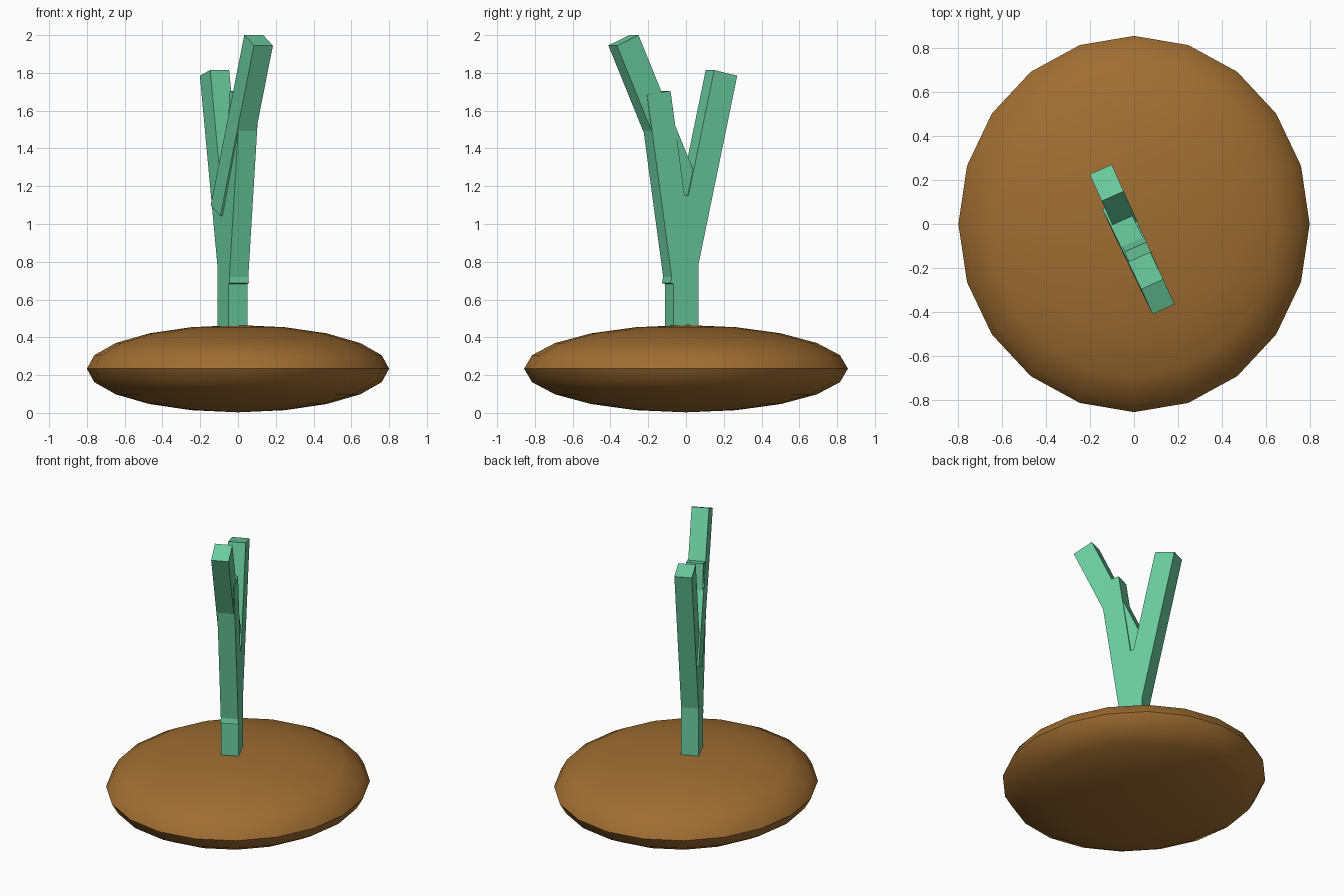
import bpy, bmesh, math
from mathutils import Vector, Matrix

if "Cube" in bpy.data.objects:
    bpy.data.objects.remove(bpy.data.objects["Cube"])


def material(name, color):
    m = bpy.data.materials.new(name)
    m.diffuse_color = (*color, 1)
    m.use_nodes = True
    m.node_tree.nodes["Principled BSDF"].inputs["Base Color"].default_value = m.diffuse_color
    return m


green = material("plant green", (0.15, 0.62, 0.36))
brown = material("soil brown", (0.35, 0.155, 0.032))

# Soil mound: flattened sphere with a crisp rim
bpy.ops.mesh.primitive_uv_sphere_add(segments=20, ring_count=10, radius=1, location=(0, 0, 0.234))
mound = bpy.context.object
mound.name = "soil_mound"
mound.scale = (0.8, 0.857, 0.231)
bpy.ops.object.transform_apply(location=False, rotation=False, scale=True)
bpy.ops.object.shade_smooth_by_angle(angle=math.radians(40))
mound.data.materials.append(brown)

# Every shoot is a square-ended beam in one vertical plane, turned about z
PLANE = Matrix.Translation((-0.03, -0.022, 0)) @ Matrix.Rotation(math.radians(24.2), 4, 'Z')


def beam(name, start, end, width=0.11, depth=0.137):
    a, b = Vector(start), Vector(end)
    axis = (b - a).normalized()
    side = Vector((1, 0, 0))
    side = (side - axis * side.dot(axis)).normalized()
    front = axis.cross(side)
    frame = Matrix((side * width, front * depth, b - a)).transposed().to_4x4()
    bm = bmesh.new()
    bmesh.ops.create_cube(bm, size=1, matrix=Matrix.Translation((a + b) / 2) @ frame)
    bmesh.ops.recalc_face_normals(bm, faces=bm.faces)
    mesh = bpy.data.meshes.new(name)
    bm.to_mesh(mesh)
    bm.free()
    mesh.materials.append(green)
    obj = bpy.data.objects.new(name, mesh)
    obj.matrix_world = PLANE
    bpy.context.collection.objects.link(obj)


# Upright stem, the two forking shoots and the steeper top shoot
beam("stem", (0, 0, 0.3), (0, 0, 1.15), depth=0.144)
beam("back_shoot", (0, -0.024, 0.672), (0, 0.23, 1.80))
beam("front_shoot", (0, -0.016, 0.73), (0, -0.158, 1.695))
beam("top_shoot", (-0.012, 0.068, 1.07), (0, -0.339, 1.973))
